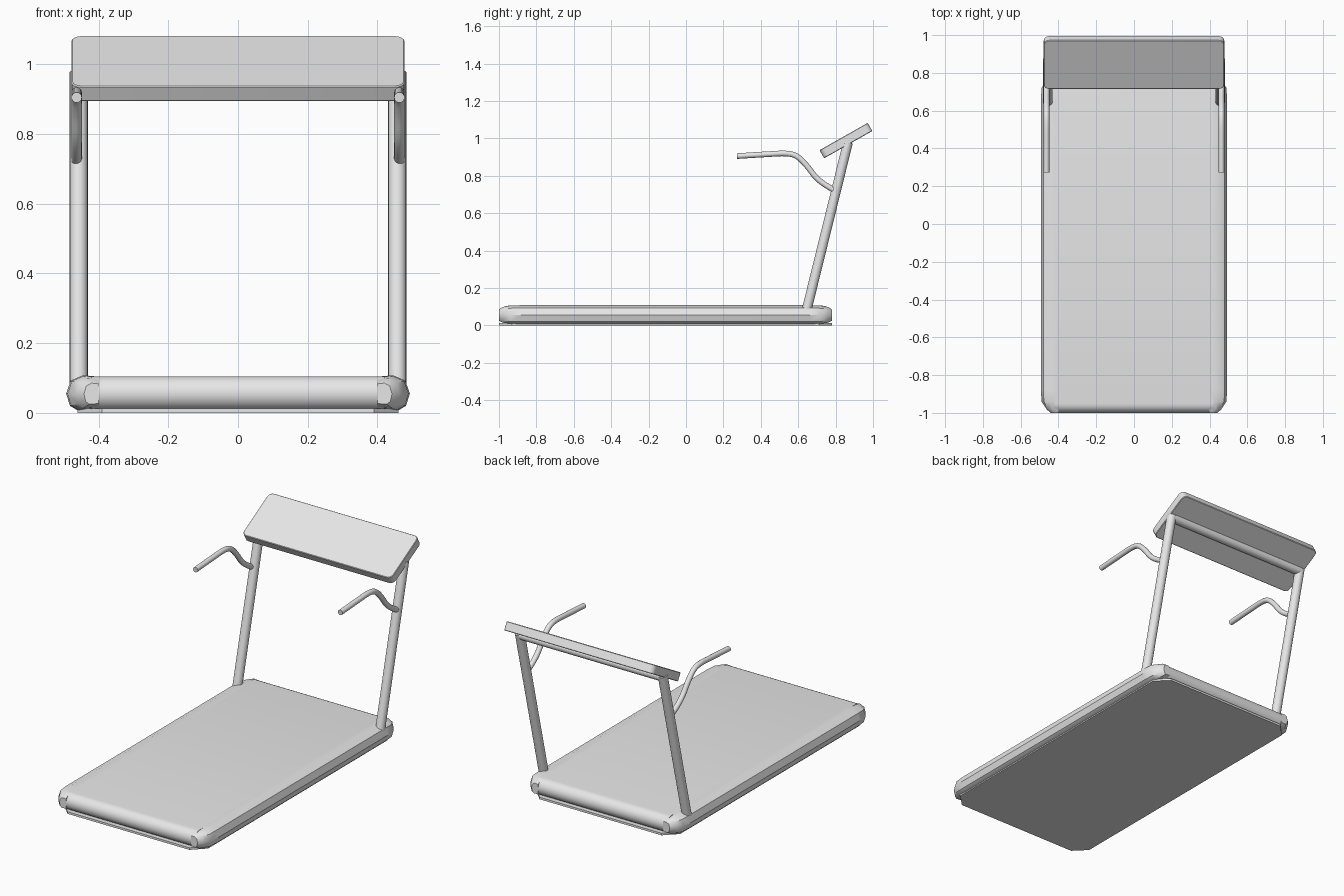
import bpy, bmesh, math
from mathutils import Vector

cube = bpy.data.objects.get("Cube")
if cube:
    bpy.data.objects.remove(cube, do_unlink=True)

grey = bpy.data.materials.new("light grey")
grey.use_nodes = True
grey.diffuse_color = (0.8, 0.8, 0.8, 1)
grey.node_tree.nodes["Principled BSDF"].inputs["Base Color"].default_value = (0.8, 0.8, 0.8, 1)


def finish(name, bm, angle=40):
    """Turn a bmesh into a smooth shaded object."""
    bmesh.ops.recalc_face_normals(bm, faces=bm.faces)
    mesh = bpy.data.meshes.new(name)
    bm.to_mesh(mesh)
    bm.free()
    mesh.materials.append(grey)
    obj = bpy.data.objects.new(name, mesh)
    bpy.context.collection.objects.link(obj)
    bpy.ops.object.select_all(action='DESELECT')
    obj.select_set(True)
    bpy.context.view_layer.objects.active = obj
    bpy.ops.object.shade_smooth_by_angle(angle=math.radians(angle))
    return obj


def loft(name, rings, angle=40):
    """Skin matching closed rings of points and cap both ends."""
    bm = bmesh.new()
    loops = [[bm.verts.new(p) for p in ring] for ring in rings]
    n = len(loops[0])
    for a, b in zip(loops, loops[1:]):
        for i in range(n):
            j = (i + 1) % n
            bm.faces.new((a[i], a[j], b[j], b[i]))
    bm.faces.new(loops[0])
    bm.faces.new(loops[-1])
    return finish(name, bm, angle)


def tube(name, path, radius, sides=16):
    """Round pipe swept along a path."""
    pts = [Vector(p) for p in path]
    rings = []
    for i, p in enumerate(pts):
        d = (pts[min(i + 1, len(pts) - 1)] - pts[max(i - 1, 0)]).normalized()
        u = Vector((1, 0, 0)) if abs(d.x) < 0.9 else Vector((0, 1, 0))
        u = (u - d * u.dot(d)).normalized()
        v = d.cross(u)
        turns = [2 * math.pi * k / sides for k in range(sides)]
        rings.append([p + radius * (u * math.cos(t) + v * math.sin(t)) for t in turns])
    return loft(name, rings)


def smooth_path(points, steps=5):
    """Catmull-Rom interpolation through the points."""
    p = [Vector(q) for q in points]
    p = [2 * p[0] - p[1]] + p + [2 * p[-1] - p[-2]]
    out = []
    for a, b, c, d in zip(p, p[1:], p[2:], p[3:]):
        for k in range(steps):
            t = k / steps
            out.append(0.5 * (2 * b + (c - a) * t + (2 * a - 5 * b + 4 * c - d) * t**2
                              + (3 * b - a - 3 * c + d) * t**3))
    return out + [p[-2]]


FRONT, BACK = -1.0, 0.78

# Running belt with round ends
radius, mid = 0.049, 0.056
profile = []
for end, start in ((BACK - radius, -90), (FRONT + radius, 90)):
    for k in range(13):
        a = math.radians(start + 15 * k)
        profile.append((end + radius * math.cos(a), mid + radius * math.sin(a)))
loft("running_belt", [[(x, y, z) for y, z in profile] for x in (-0.42, 0.42)])

# Flat underside plate with cut corners
w, c = 0.46, 0.07
outline = [(-w, FRONT + c), (-w + c, FRONT), (w - c, FRONT), (w, FRONT + c),
           (w, BACK - c), (w - c, BACK), (c - w, BACK), (-w, BACK - c)]
loft("base_plate", [[(x, y, z) for x, y in outline] for z in (0, 0.012)])

# Side rails: section as (distance from inner edge, height), tapering at the ends
section = [(0, 0.01), (0.06, 0.007), (0.082, 0.02), (0.093, 0.055),
           (0.08, 0.093), (0.045, 0.108), (0, 0.104)]
tapers = [(0, 0.45, 0.6), (0.02, 0.68, 0.83), (0.06, 0.96, 0.96), (0.12, 1, 1)]
stations = [(FRONT + d, sx, sz) for d, sx, sz in tapers]
stations += [(BACK - d, sx, sz) for d, sx, sz in reversed(tapers)]

for label, s in (("left", 1), ("right", -1)):
    loft(label + "_rail", [[(s * (0.4 + x * sx), y, 0.052 + (z - 0.052) * sz)
                            for x, z in section] for y, sx, sz in stations], 35)
    # Leaning post
    tube(label + "_post", [(s * 0.457, 0.642, 0.07), (s * 0.457, 0.866, 0.978)], 0.026, 20)
    # Bent handlebar
    handle = [(0.273, 0.905), (0.42, 0.914), (0.53, 0.919), (0.59, 0.905),
              (0.64, 0.86), (0.69, 0.797), (0.735, 0.758), (0.805, 0.715)]
    tube(label + "_handle", smooth_path([(s * 0.463, y, z) for y, z in handle]), 0.015)

# Bar joining the posts beneath the console
tube("console_crossbar", [(-0.457, 0.864, 0.966), (0.457, 0.864, 0.966)], 0.025, 20)

# Tilted console board with rounded corners
bm = bmesh.new()
bmesh.ops.create_cube(bm, size=1)
bmesh.ops.scale(bm, vec=(0.956, 0.296, 0.05), verts=bm.verts)
corners = [e for e in bm.edges if abs(e.verts[0].co.z - e.verts[1].co.z) > 0.01]
bmesh.ops.bevel(bm, geom=corners, offset=0.028, segments=4, profile=0.5, affect='EDGES')
rims = [e for e in bm.edges if abs(e.verts[0].co.z - e.verts[1].co.z) < 0.01]
bmesh.ops.bevel(bm, geom=rims, offset=0.003, segments=1, affect='EDGES')
console = finish("console", bm, 35)
console.location = (0, 0.855, 0.988)
console.rotation_euler.x = math.radians(29.5)
